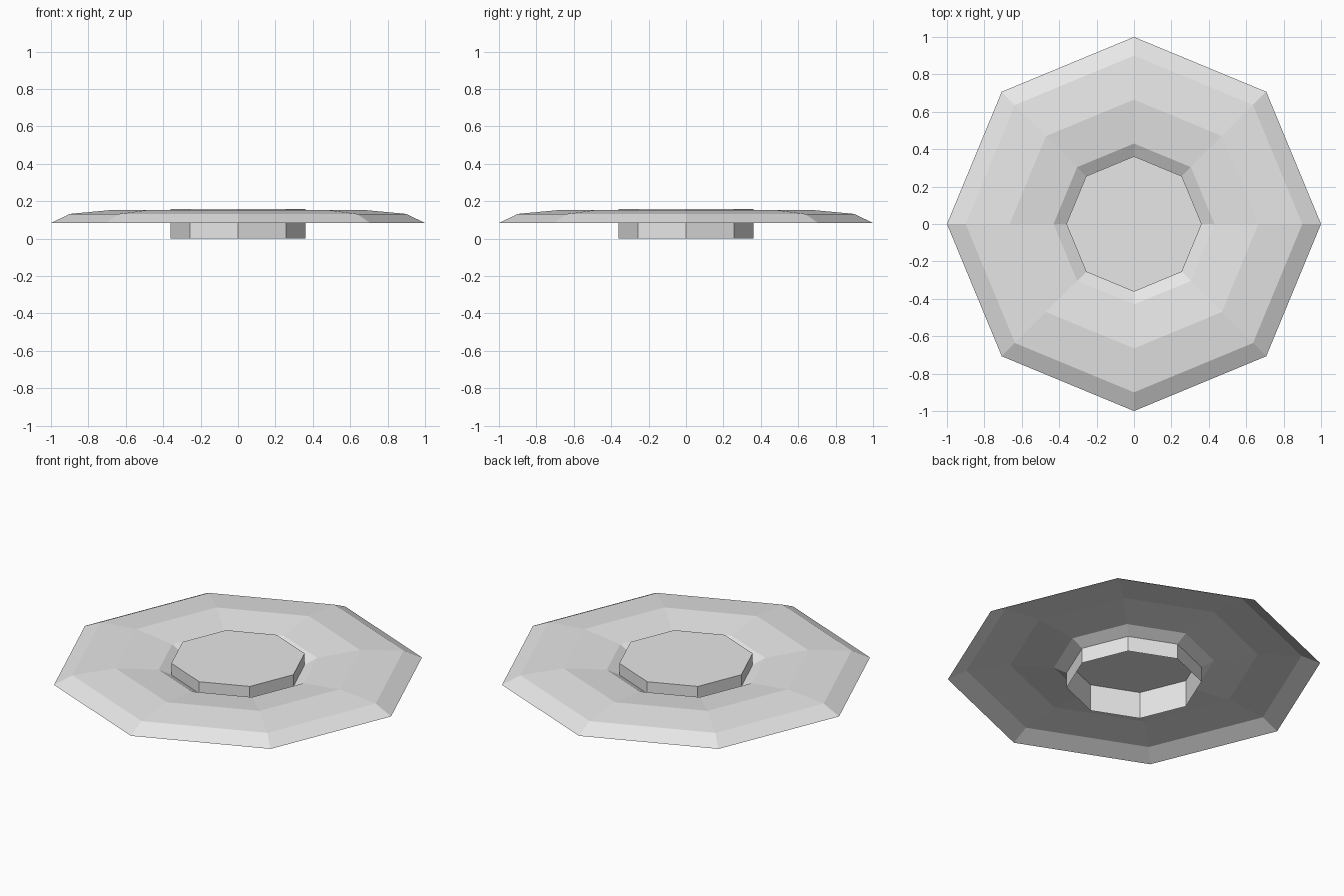
import bpy
import bmesh
from math import cos, sin, tau

SIDES = 8

cube = bpy.data.objects.get("Cube")
if cube:
    bpy.data.objects.remove(cube, do_unlink=True)

# Single plain grey finish
grey = bpy.data.materials.new("plain_grey")
grey.use_nodes = True
colour = (0.8, 0.8, 0.8, 1.0)
grey.diffuse_color = colour
grey.node_tree.nodes["Principled BSDF"].inputs["Base Color"].default_value = colour


def lathe(name, profile, cap=False):
    """Turn (radius, height) points, listed from outside/bottom inward/up, into a faceted shell."""
    bm = bmesh.new()
    rings = [[bm.verts.new((r * cos(tau * i / SIDES), r * sin(tau * i / SIDES), z))
              for i in range(SIDES)] for r, z in profile]
    for low, high in zip(rings, rings[1:]):
        for i in range(SIDES):
            j = (i + 1) % SIDES
            bm.faces.new((low[i], low[j], high[j], high[i]))
    if cap:
        bm.faces.new(rings[-1])
    mesh = bpy.data.meshes.new(name)
    bm.to_mesh(mesh)
    bm.free()
    mesh.materials.append(grey)
    obj = bpy.data.objects.new(name, mesh)
    bpy.context.collection.objects.link(obj)
    return obj


# Dished plate: sloped rim, low crown, then a funnel down to the hub
lathe("plate", [(1.0, 0.083), (0.9, 0.132), (0.665, 0.154), (0.43, 0.127), (0.362, 0.09)])

# Hub: open-bottomed tube closed by a flat top
lathe("hub", [(0.362, 0.0), (0.362, 0.09), (0.362, 0.159)], cap=True)
